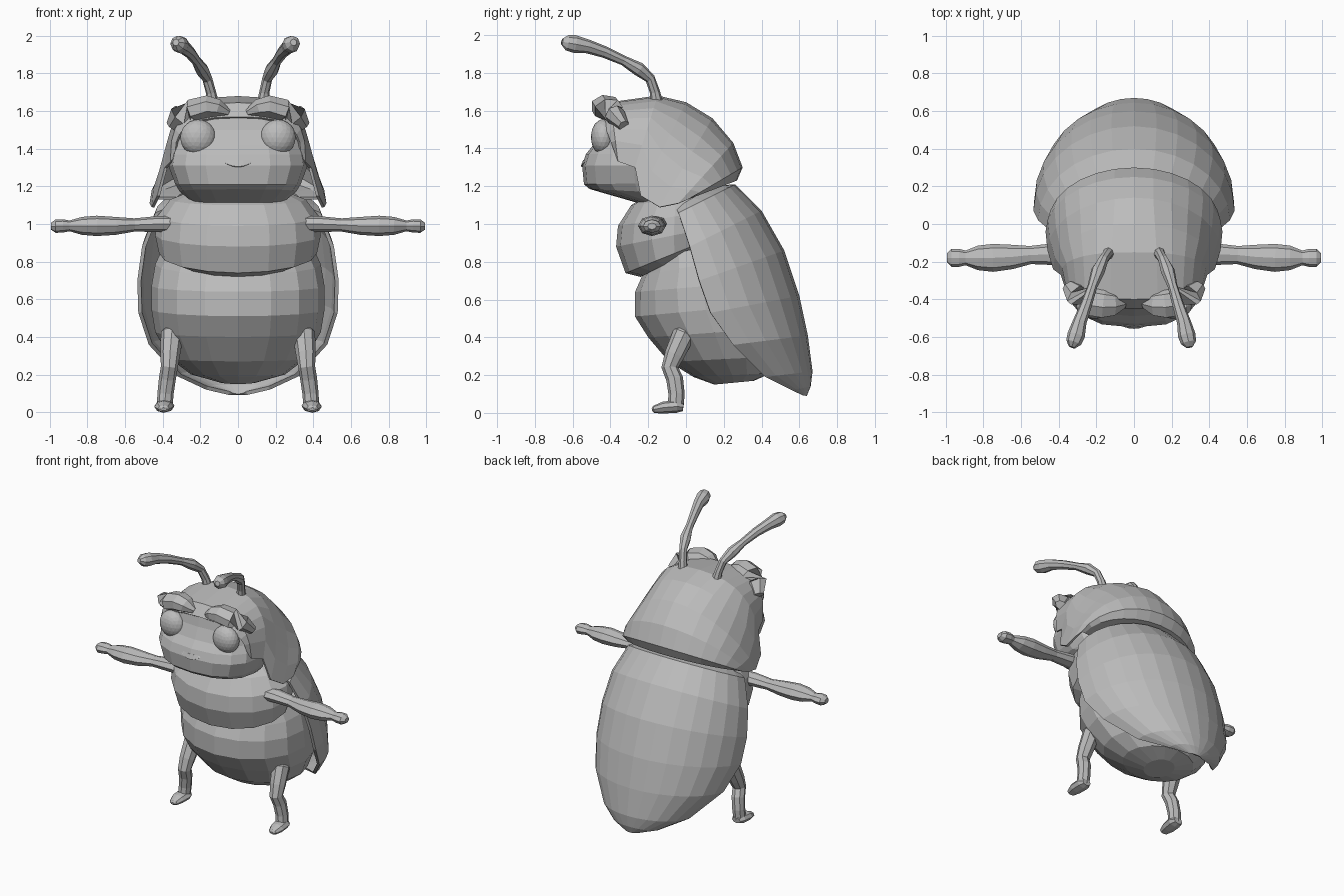
import bpy, bmesh, math
from mathutils import Vector

grey = bpy.data.materials.new("grey")
grey.diffuse_color = (0.5, 0.5, 0.5, 1)


def finish(name, bm):
    bmesh.ops.recalc_face_normals(bm, faces=bm.faces[:])
    me = bpy.data.meshes.new(name)
    bm.to_mesh(me)
    bm.free()
    me.materials.append(grey)
    ob = bpy.data.objects.new(name, me)
    bpy.context.collection.objects.link(ob)
    return ob


def skin(bm, rings, closed, caps):
    """Bridge successive rows of points with quads."""
    rows = [[bm.verts.new(p) for p in r] for r in rings]
    n = len(rows[0])
    for a, b in zip(rows, rows[1:]):
        for i in range(n if closed else n - 1):
            j = (i + 1) % n
            bm.faces.new((a[i], a[j], b[j], b[i]))
    if caps:
        bm.faces.new(rows[0])
        bm.faces.new(rows[-1])


def spow(v, e):
    return math.copysign(abs(v) ** e, v)


def body(name, stations, n=16, e=1.0):
    """Closed rings: (front y, front z, back y, back z, half width)."""
    rings = []
    for fy, fz, by, bz, w in stations:
        ring = []
        for i in range(n):
            t = 2 * math.pi * i / n
            k = (1 - spow(math.cos(t), e)) / 2
            ring.append((w * spow(math.sin(t), e), fy + (by - fy) * k, fz + (bz - fz) * k))
        rings.append(ring)
    bm = bmesh.new()
    skin(bm, rings, True, True)
    return finish(name, bm)


def arches(name, stations, thickness, n=14):
    """Open arches: (edge y, edge z, ridge y, ridge z, half width, squareness)."""
    rings = []
    for ey, ez, ry, rz, w, e in stations:
        ring = []
        for i in range(n + 1):
            t = math.pi * (i / n - 0.5)
            k = max(math.cos(t), 0) ** e
            ring.append((w * spow(math.sin(t), e), ey + (ry - ey) * k, ez + (rz - ez) * k))
        rings.append(ring)
    bm = bmesh.new()
    skin(bm, rings, False, False)
    ob = finish(name, bm)
    # normals must point outwards so the thickness goes inwards
    mid = ob.data.polygons[(len(stations) // 2) * n + n // 2]
    if mid.normal.y + mid.normal.z < 0:
        ob.data.flip_normals()
    mod = ob.modifiers.new("thickness", 'SOLIDIFY')
    mod.thickness = thickness
    mod.offset = -1
    return ob


def limb(name, pts, side, n=8, squash=(1, 1)):
    """Tapered tube through (x, y, z, radius), mirrored by side."""
    rings = []
    for i, p in enumerate(pts):
        a, b = Vector(pts[max(i - 1, 0)][:3]), Vector(pts[min(i + 1, len(pts) - 1)][:3])
        d = (b - a).normalized()
        ref = Vector((0, 1, 0)) if abs(d.x) > 0.7 else Vector((1, 0, 0))
        u = (ref - d * ref.dot(d)).normalized()
        v = d.cross(u)
        ring = []
        for j in range(n):
            t = 2 * math.pi * j / n
            q = Vector(p[:3]) + p[3] * (u * math.cos(t) * squash[0] + v * math.sin(t) * squash[1])
            ring.append((q.x * side, q.y, q.z))
        rings.append(ring)
    bm = bmesh.new()
    skin(bm, rings, True, True)
    return finish(name, bm)


# Abdomen and chest
body("abdomen", [
    (0.15, 0.15, 0.36, 0.17, 0.10), (0.04, 0.19, 0.45, 0.21, 0.25),
    (-0.09, 0.27, 0.50, 0.30, 0.36), (-0.20, 0.40, 0.50, 0.45, 0.44),
    (-0.27, 0.51, 0.48, 0.58, 0.46), (-0.27, 0.64, 0.45, 0.70, 0.46),
    (-0.23, 0.73, 0.40, 0.84, 0.44), (-0.20, 0.80, 0.32, 0.95, 0.40)])
body("chest", [
    (-0.24, 0.72, 0.15, 0.92, 0.34), (-0.32, 0.74, 0.20, 0.95, 0.42),
    (-0.37, 0.88, 0.24, 1.00, 0.44), (-0.36, 0.99, 0.24, 1.09, 0.43),
    (-0.29, 1.10, 0.18, 1.16, 0.36), (-0.20, 1.16, 0.12, 1.18, 0.26)])

# Wing case
arches("wing_case", [
    (-0.06, 1.10, 0.10, 1.20, 0.34, 1), (-0.04, 1.06, 0.26, 1.21, 0.44, 1),
    (0.02, 0.88, 0.40, 1.07, 0.51, 1), (0.07, 0.70, 0.52, 0.86, 0.535, 1),
    (0.13, 0.53, 0.60, 0.62, 0.53, 1), (0.25, 0.36, 0.645, 0.41, 0.475, 1),
    (0.42, 0.19, 0.67, 0.22, 0.32, 1), (0.56, 0.12, 0.66, 0.14, 0.17, 1),
    (0.62, 0.092, 0.64, 0.09, 0.05, 1)], 0.02)

# Hood over the back of the head
arches("hood", [
    (-0.37, 1.36, -0.45, 1.57, 0.335, 0.7), (-0.36, 1.33, -0.40, 1.645, 0.36, 0.7),
    (-0.27, 1.30, -0.15, 1.68, 0.39, 0.78), (-0.24, 1.15, 0.00, 1.645, 0.43, 0.9),
    (-0.14, 1.09, 0.14, 1.56, 0.46, 1), (-0.04, 1.11, 0.25, 1.43, 0.47, 1),
    (0.01, 1.13, 0.30, 1.30, 0.455, 1), (0.01, 1.13, 0.27, 1.23, 0.43, 1),
    (0.00, 1.13, 0.12, 1.18, 0.32, 1)], 0.015)

# Face with chin
body("face", [
    (-0.25, 1.11, 0.00, 1.12, 0.24), (-0.51, 1.185, 0.00, 1.16, 0.31),
    (-0.54, 1.21, 0.00, 1.22, 0.335), (-0.55, 1.31, 0.00, 1.31, 0.37),
    (-0.53, 1.37, 0.00, 1.37, 0.36), (-0.49, 1.42, -0.05, 1.42, 0.345),
    (-0.455, 1.50, -0.15, 1.50, 0.33), (-0.44, 1.57, -0.25, 1.57, 0.29)], e=0.8)

# Smiling mouth
bm = bmesh.new()
top, low = [], []
for i in range(7):
    s = i / 3 - 1
    y = -0.553 + 0.025 * s * s
    top.append((0.09 * s, y + 0.008, 1.338 + 0.004 * s * s))
    low.append((0.085 * s, y - 0.004, 1.305 + 0.03 * s * s))
skin(bm, [top, low], False, False)
mouth = finish("mouth", bm)
mouth.modifiers.new("thickness", 'SOLIDIFY').thickness = 0.008

# Antenna path; the right one leans out a little more
antenna = [(0.13, -0.15, 1.62, 0.035), (0.14, -0.165, 1.70, 0.027),
           (0.155, -0.19, 1.77, 0.027), (0.18, -0.25, 1.82, 0.037),
           (0.205, -0.33, 1.865, 0.026), (0.235, -0.43, 1.91, 0.031),
           (0.265, -0.52, 1.94, 0.037), (0.28, -0.59, 1.953, 0.047),
           (0.29, -0.63, 1.96, 0.041), (0.295, -0.655, 1.965, 0.018)]

for side, tag in ((1, "left"), (-1, "right")):
    # Eye
    bm = bmesh.new()
    bmesh.ops.create_icosphere(bm, subdivisions=3, radius=0.095)
    for v in bm.verts:
        v.co = (v.co.x + 0.212 * side, v.co.y * 0.7 - 0.437, v.co.z + 1.46)
    finish(tag + "_eye", bm)
    # Brow
    limb(tag + "_brow", [(0.05, -0.42, 1.59, 0.02), (0.11, -0.425, 1.615, 0.05),
                         (0.16, -0.425, 1.625, 0.06), (0.24, -0.41, 1.605, 0.062),
                         (0.30, -0.375, 1.575, 0.055), (0.345, -0.33, 1.52, 0.03)],
         side, 7, squash=(1.35, 1))
    # Antenna
    lean = 0.035 if side < 0 else 0.0
    limb(tag + "_antenna", [(x + lean * i / 9, y, z, r)
                            for i, (x, y, z, r) in enumerate(antenna)], side)
    # Arm
    limb(tag + "_arm", [(0.33, -0.16, 1.0, 0.045), (0.42, -0.16, 1.0, 0.045),
                        (0.55, -0.165, 0.995, 0.037), (0.65, -0.175, 0.99, 0.05),
                        (0.75, -0.18, 0.99, 0.057), (0.83, -0.18, 0.99, 0.05),
                        (0.895, -0.18, 0.99, 0.03), (0.93, -0.18, 0.99, 0.037),
                        (0.97, -0.18, 0.988, 0.037), (0.995, -0.18, 0.988, 0.018)],
         side, squash=(1.3, 0.95))
    # Leg and foot
    limb(tag + "_leg", [(0.34, 0.01, 0.46, 0.03), (0.35, -0.01, 0.42, 0.06),
                        (0.36, -0.06, 0.31, 0.053), (0.365, -0.085, 0.24, 0.045),
                        (0.375, -0.06, 0.18, 0.045), (0.385, -0.05, 0.10, 0.043),
                        (0.39, -0.055, 0.03, 0.042)], side)
    limb(tag + "_foot", [(0.39, -0.015, 0.03, 0.03), (0.39, -0.05, 0.034, 0.048),
                         (0.395, -0.12, 0.028, 0.045), (0.395, -0.17, 0.018, 0.028),
                         (0.395, -0.18, 0.016, 0.012)], side, squash=(1.1, 0.7))
